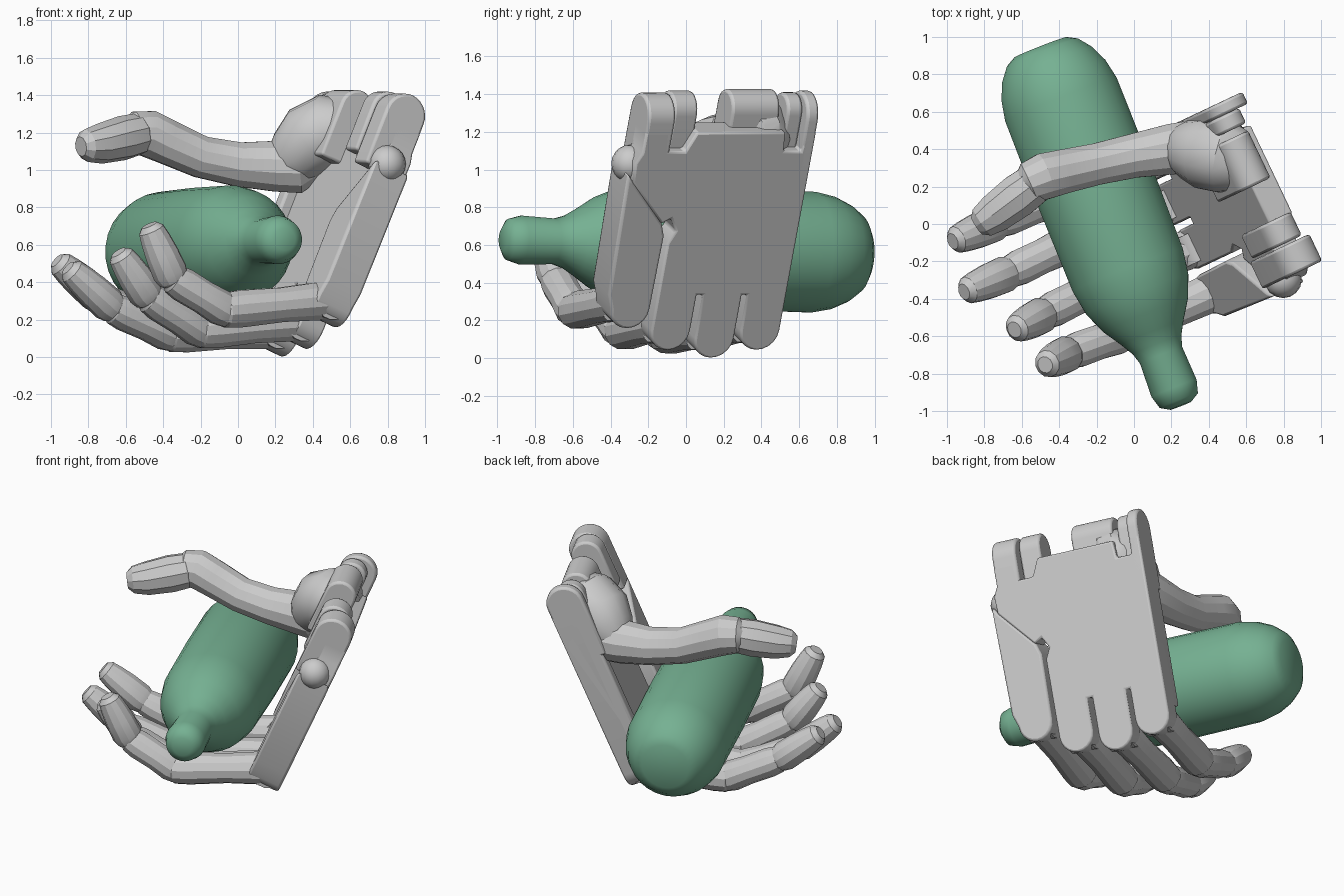
import bpy, bmesh, math
from mathutils import Vector, Matrix

if "Cube" in bpy.data.objects:
    bpy.data.objects.remove(bpy.data.objects["Cube"])

# Palm frame: a = across (index to little), b = up to wrist, c = inward from back of hand
U = Vector((0.36, 0.17, 0.92)).normalized()
W = Vector((0.43, -0.90, 0.0))
W = (W - U * W.dot(U)).normalized()
P = W.cross(U)
O = Vector((0.57, 0.15, 0.70))


def local(a, b, c):
    return O + W * a + U * b + P * c


def finish(name, bm, bevel=0.0, angle=32):
    bmesh.ops.recalc_face_normals(bm, faces=bm.faces)
    mesh = bpy.data.meshes.new(name)
    bm.to_mesh(mesh)
    bm.free()
    ob = bpy.data.objects.new(name, mesh)
    bpy.context.collection.objects.link(ob)
    bpy.ops.object.select_all(action='DESELECT')
    ob.select_set(True)
    bpy.context.view_layer.objects.active = ob
    bpy.ops.object.shade_smooth_by_angle(angle=math.radians(angle))
    if bevel:
        mod = ob.modifiers.new("bevel", 'BEVEL')
        mod.width, mod.segments = bevel, 2
        mod.limit_method, mod.angle_limit = 'ANGLE', math.radians(50)
    return ob


def prism(name, outline, offset, bevel=0.0):
    """Solid made from a closed outline of points and an offset vector."""
    bm = bmesh.new()
    low = [bm.verts.new(p) for p in outline]
    high = [bm.verts.new(p + offset) for p in outline]
    bm.faces.new(low)
    bm.faces.new(high)
    for i in range(len(low)):
        j = (i + 1) % len(low)
        bm.faces.new((low[i], low[j], high[j], high[i]))
    return finish(name, bm, bevel)


def tube(name, pts, radii, sides=12, flat=1.0, angle=32):
    """Loft rings of given radii through the points."""
    pts = [Vector(p) for p in pts]
    bm = bmesh.new()
    rings = []
    for i, (p, r) in enumerate(zip(pts, radii)):
        t = (pts[min(i + 1, len(pts) - 1)] - pts[max(i - 1, 0)]).normalized()
        side = t.cross(Vector((0, 0, 1))).normalized()
        up = side.cross(t)
        rings.append([bm.verts.new(p + side * r * math.cos(k) + up * r * flat * math.sin(k))
                      for k in [2 * math.pi * (j + 0.5) / sides for j in range(sides)]])
    for r0, r1 in zip(rings, rings[1:]):
        for j in range(sides):
            k = (j + 1) % sides
            bm.faces.new((r0[j], r0[k], r1[k], r1[j]))
    bm.faces.new(rings[0])
    bm.faces.new(rings[-1])
    return finish(name, bm, angle=angle)


def arc(ca, cb, r, start, end, n=10):
    return [(ca + r * math.cos(math.radians(start + (end - start) * i / n)),
             cb + r * math.sin(math.radians(start + (end - start) * i / n))) for i in range(n + 1)]


# Bottle: body, shoulder and neck turned around a slanted axis
start, end = Vector((-0.50, 0.945, 0.55)), Vector((0.25, -0.97, 0.63))
profile = [(0, .15), (.03, .205), (.10, .26), (.19, .30), (.30, .322), (.8, .325), (1.28, .318),
           (1.42, .295), (1.54, .245), (1.64, .18), (1.71, .14), (1.77, .122), (1.96, .13),
           (2.03, .11), (2.06, .06)]
axis = (end - start).normalized()
bottle = tube("bottle", [start + axis * s for s, r in profile], [r for s, r in profile], 28, angle=50)
green = bpy.data.materials.new("bottle_green")
green.diffuse_color = (0.18, 0.44, 0.29, 1)
green.use_nodes = True
green.node_tree.nodes["Principled BSDF"].inputs["Base Color"].default_value = green.diffuse_color
bottle.data.materials.append(green)

# Main palm plate with three knuckle lobes, slits and wrist notches
knuckles = [(-.385, -.605), (-.125, -.65), (.14, -.605), (.40, -.48)]
R = 0.115
outline = []
for ka, kb in knuckles[:3]:
    if outline:
        outline += [(outline[-1][0], -.40), (ka - R, -.40)]
    outline += arc(ka, kb, R, 180, 360)
outline += [(.255, -.1), (.22, -.03), (.26, .04), (.31, .01), (.525, .25), (.53, .36), (.50, .42),
            (.50, .54), (.36, .54), (.35, .43), (.25, .43), (.20, .54), (-.32, .54), (-.33, .43),
            (-.43, .43), (-.44, .54), (-.5, .54)]
prism("palm_plate", [local(a, b, 0) for a, b in outline], P * 0.15, 0.012)

# Hinged plate under the little finger
outline = [(.28, -.06)] + arc(.40, -.48, R, 180, 360) + [(.545, -.40), (.56, .30), (.52, .25), (.305, .01)]
prism("little_finger_plate", [local(a, b, 0) for a, b in outline], P * 0.22, 0.015)


# Wrist prongs: rounded tabs standing above the palm
def prong(name, a0, a1, c0, c1, b0, top):
    r = (c1 - c0) / 2
    prof = [(c0, b0)] + arc(c0 + r, top - r, r, 180, 0, 14) + [(c1, b0)]
    prism(name, [local(a0, b, c) for c, b in prof], W * (a1 - a0), 0.015)


prong("wrist_prong_little_outer", .34, .50, 0, .24, .27, .71)
prong("wrist_prong_little_inner", .19, .33, .05, .25, .34, .71)
prong("wrist_prong_index_outer", -.5, -.43, 0, .24, .20, .72)
prong("wrist_prong_index_inner", -.43, -.34, .06, .24, .34, .70)
prong("index_side_rail", -.5, -.41, .01, .21, -.55, .4)
prong("wrist_center_tab", -.30, -.02, .07, .27, .3, .71)

# Round hinge knob on the little-finger side
bm = bmesh.new()
bmesh.ops.create_uvsphere(bm, u_segments=16, v_segments=10, radius=0.1,
                          matrix=Matrix.Translation(local(.50, .31, .12)))
finish("hinge_knob", bm)

# Fingers: PIP joint, DIP joint, tip
fingers = {
    "index": ((-.42, .14, .15), (-.73, .01, .31), (-.94, -.08, .49)),
    "middle": ((-.36, -.11, .12), (-.67, -.26, .26), (-.88, -.35, .45)),
    "ring": ((-.20, -.34, .14), (-.48, -.48, .32), (-.62, -.555, .53)),
    "little": ((-.07, -.59, .25), (-.35, -.69, .42), (-.46, -.745, .67)),
}
shapes = [
    [(-.12, .06), (-.05, .10), (.1, .11), (.45, .10), (.85, .108), (1.0, .102), (1.1, .06)],
    [(-.22, .05), (-.1, .088), (.08, .103), (.4, .095), (.8, .098), (.98, .088), (1.08, .055)],
    [(-.15, .05), (-.04, .085), (.12, .10), (.5, .096), (.82, .086), (1.04, .074), (1.14, .045)],
]
for (name, joints), (ka, kb) in zip(fingers.items(), knuckles):
    path = [local(ka, kb, .11)] + [Vector(j) for j in joints]
    for part, p0, p1, shape in zip(("proximal", "middle", "tip"), path, path[1:], shapes):
        tube(f"{name}_finger_{part}_segment", [p0.lerp(p1, t) for t, r in shape],
             [r for t, r in shape], 12, 0.95, 25)
    # Knuckle hinge barrel joining finger and palm
    k = path[0] - W * 0.08
    tube(f"{name}_knuckle_hinge", [k, k + W * 0.16], [.105, .105], 16)

# Thumb: base swelling, long segment and bent tip
tube("thumb_base", [(.62, .33, 1.21), (.57, .34, 1.215), (.49, .36, 1.21), (.39, .38, 1.16), (.30, .40, 1.07),
                    (.24, .41, 1.03)], [.09, .165, .20, .20, .165, .125], 14)
tube("thumb_long_segment", [(.42, .41, 1.05), (.32, .41, 1.02), (.20, .40, 1.02), (0, .365, 1.03), (-.2, .32, 1.07),
                            (-.38, .28, 1.15), (-.48, .255, 1.195), (-.56, .22, 1.20), (-.60, .20, 1.20)],
     [.10, .15, .14, .122, .115, .122, .128, .115, .07], 12, 1.0, 25)
tube("thumb_tip_segment", [(-.48, .26, 1.20), (-.54, .21, 1.19), (-.62, .15, 1.17), (-.74, .06, 1.14),
                           (-.81, .01, 1.13), (-.84, -.01, 1.125)],
     [.07, .115, .122, .11, .09, .055], 10, 0.98, 20)
